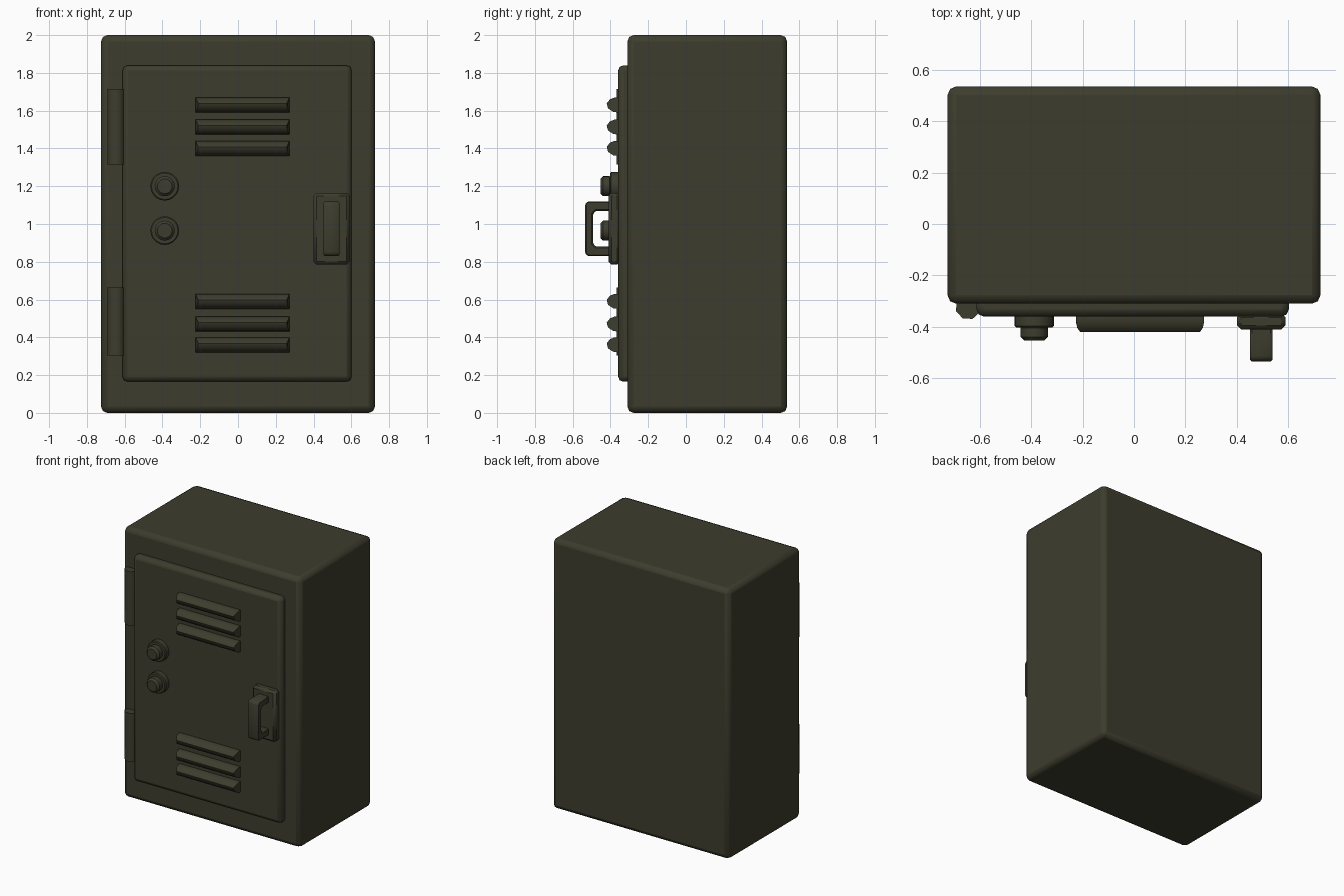
import bpy, bmesh, math
from mathutils import Matrix

if "Cube" in bpy.data.objects:
    bpy.data.objects.remove(bpy.data.objects["Cube"])

olive = bpy.data.materials.new("dark_olive_paint")
olive.diffuse_color = (0.046, 0.046, 0.027, 1)
olive.use_nodes = True
olive.node_tree.nodes["Principled BSDF"].inputs["Base Color"].default_value = olive.diffuse_color


def finish(name, bm, bevel=0.0, segments=1):
    """Turn a bmesh into a named, painted, optionally bevelled object."""
    bmesh.ops.recalc_face_normals(bm, faces=bm.faces)
    me = bpy.data.meshes.new(name)
    bm.to_mesh(me)
    bm.free()
    me.materials.append(olive)
    ob = bpy.data.objects.new(name, me)
    bpy.context.collection.objects.link(ob)
    if bevel:
        m = ob.modifiers.new("bevel", 'BEVEL')
        m.width, m.segments, m.limit_method = bevel, segments, 'ANGLE'
        m.angle_limit = math.radians(40)
    bpy.ops.object.select_all(action='DESELECT')
    bpy.context.view_layer.objects.active = ob
    ob.select_set(True)
    bpy.ops.object.shade_smooth_by_angle(angle=math.radians(50))
    return ob


def box(name, x, y, z, bevel=0.0, segments=1):
    bm = bmesh.new()
    bmesh.ops.create_cube(bm, size=1)
    for v in bm.verts:
        v.co = [(a + b) / 2 + c * (b - a) for c, (a, b) in zip(v.co, (x, y, z))]
    return finish(name, bm, bevel, segments)


def prism(name, pts, place, bevel=0.0, segments=1):
    """Extrude a 2D profile; place(u, v, end) gives the 3D point."""
    bm = bmesh.new()
    a = [bm.verts.new(place(u, v, 0)) for u, v in pts]
    b = [bm.verts.new(place(u, v, 1)) for u, v in pts]
    n = len(pts)
    bm.faces.new(a)
    bm.faces.new(b)
    for i in range(n):
        j = (i + 1) % n
        bm.faces.new((a[i], a[j], b[j], b[i]))
    return finish(name, bm, bevel, segments)


def disc(name, x, z, r, y0, y1, bevel):
    bm = bmesh.new()
    bmesh.ops.create_cone(bm, cap_ends=True, segments=20, radius1=r, radius2=r, depth=abs(y1 - y0),
                          matrix=Matrix.Translation((x, (y0 + y1) / 2, z)) @ Matrix.Rotation(math.pi / 2, 4, 'X'))
    return finish(name, bm, bevel)


# Cabinet and door
box("cabinet_body", (-0.725, 0.725), (-0.31, 0.535), (0, 2), 0.033, 2)
box("door", (-0.612, 0.602), (-0.36, -0.28), (0.165, 1.84), 0.028, 2)

# Hinge barrels on the left edge
hinge = [(0.05 * math.cos(t), 0.05 * math.sin(t)) for t in (math.radians(20 + 45 * i) for i in range(8))]
for i, (lo, hi) in enumerate(((0.305, 0.665), (1.315, 1.715))):
    prism(f"hinge_{i}", hinge, lambda u, v, e: (-0.645 + u, -0.322 + v, (lo, hi)[e]))

# Louvres: rounded noses with tapered ends
nose = [(-0.040, 0.0), (-0.036, 0.028), (-0.018, 0.055), (0.008, 0.062), (0.030, 0.045), (0.040, 0.020), (0.040, 0.0)]
for i, zc in enumerate((0.36, 0.47, 0.59, 1.40, 1.513, 1.63)):
    prism(f"louvre_{i}", nose,
          lambda u, v, e: ((-0.225 + max(0, v - 0.04) * 0.7, 0.272 - max(0, v - 0.04) * 0.7)[e],
                           -0.358 - v, zc + u))

# Two round knobs on washers
for i, zc in enumerate((0.965, 1.20)):
    disc(f"knob_base_{i}", -0.388, zc, 0.076, -0.35, -0.402, 0.006)
    disc(f"knob_{i}", -0.388, zc, 0.053, -0.39, -0.453, 0.014)

# Handle plate and D-shaped pull
box("handle_plate", (0.40, 0.59), (-0.41, -0.348), (0.785, 1.165), 0.016)
pull = [(-0.395, 0.83), (-0.52, 0.83), (-0.535, 0.845), (-0.535, 1.105), (-0.52, 1.12), (-0.395, 1.12),
        (-0.395, 1.07), (-0.477, 1.07), (-0.492, 1.055), (-0.492, 0.895), (-0.477, 0.88), (-0.395, 0.88)]
prism("handle_pull", pull, lambda u, v, e: ((0.452, 0.538)[e], u, v), 0.007)
